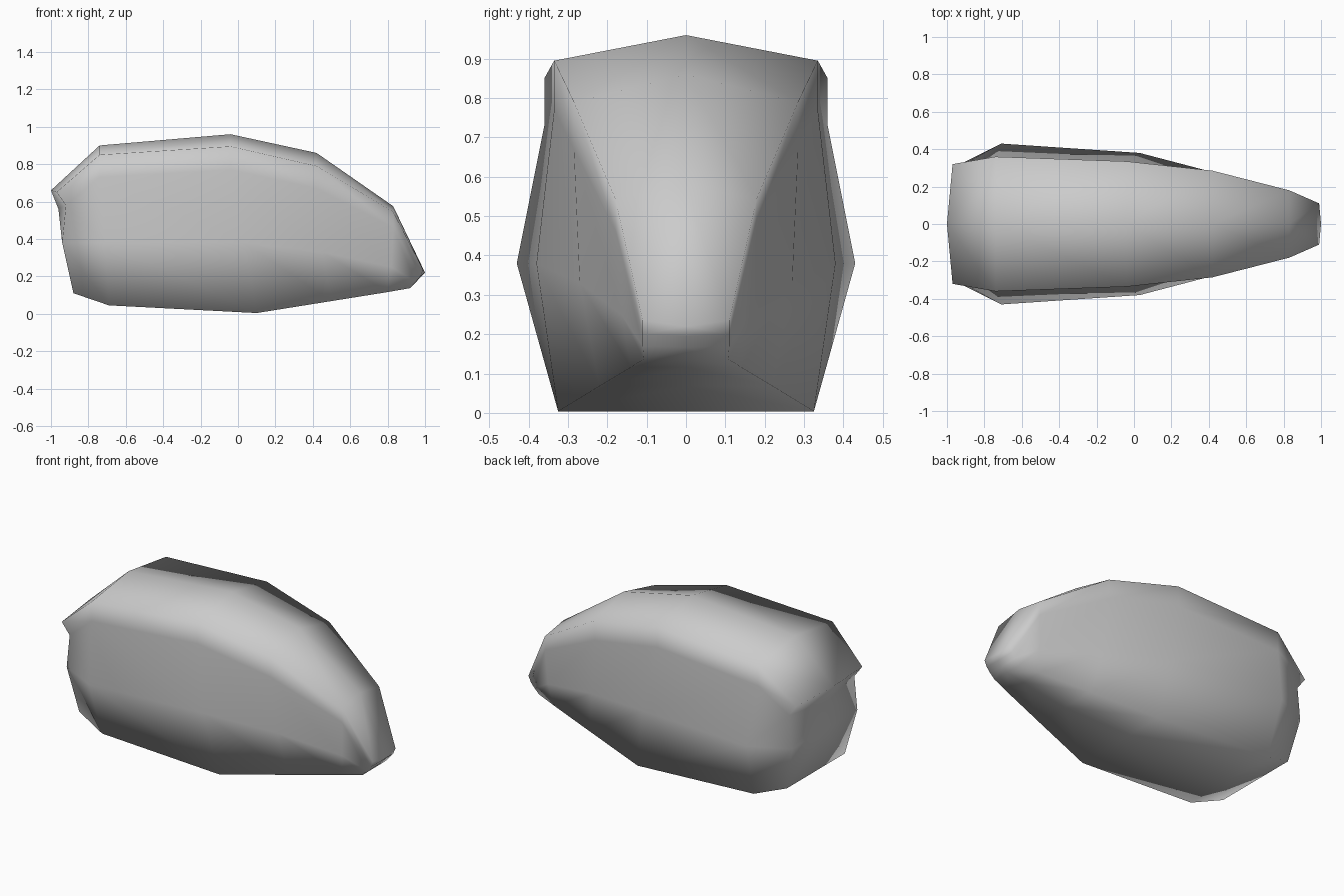
import bpy
import bmesh

cube = bpy.data.objects.get("Cube")
if cube:
    bpy.data.objects.remove(cube, do_unlink=True)

grey = bpy.data.materials.new("plain grey")
grey.use_nodes = True
colour = (0.6, 0.6, 0.6, 1)
grey.diffuse_color = colour
grey.node_tree.nodes["Principled BSDF"].inputs["Base Color"].default_value = colour

# Half sections from tail to nose: ridge, shoulder, upper side, widest side, keel edge, keel middle
sections = [
    [(-1, 0, .66), (-.97, .32, .65), (-.92, .315, .58), (-.94, .315, .38), (-.88, .28, .11), (-.88, 0, .11)],
    [(-.74, 0, .9), (-.74, .36, .85), (-.74, .36, .73), (-.71, .43, .38), (-.69, .33, .045), (-.69, 0, .045)],
    [(-.04, 0, .96), (-.04, .335, .895), (-.04, .335, .77), (.03, .38, .38), (.1, .325, .004), (.1, 0, .004)],
    [(.42, 0, .86), (.42, .285, .79), (.42, .285, .67), (.45, .27, .33), (.5, .22, .068), (.5, 0, .068)],
    [(.83, 0, .575), (.83, .18, .545), (.83, .178, .46), (.82, .165, .25), (.8, .14, .116), (.8, 0, .116)],
    [(1, 0, .22), (.99, .11, .235), (.975, .11, .2), (.95, .11, .17), (.92, .107, .137), (.92, 0, .137)],
]
# Middle points of the end caps: tail hollow and nose
cap_middles = [[(-.96, 0, .56), (-.94, 0, .38)], [(.975, 0, .195), (.95, 0, .167)]]

bm = bmesh.new()
rings = [[bm.verts.new(p) for p in s] for s in sections]

# Side, top and underside skin
for a, b in zip(rings, rings[1:]):
    for i in range(len(a) - 1):
        bm.faces.new((a[i], a[i + 1], b[i + 1], b[i]))

# Tail and nose caps
for ring, middles in zip((rings[0], rings[-1]), cap_middles):
    column = [ring[0]] + [bm.verts.new(p) for p in middles] + [ring[5]]
    for i in range(3):
        bm.faces.new((column[i], ring[i + 1], ring[i + 2], column[i + 1]))
bmesh.ops.recalc_face_normals(bm, faces=bm.faces)
# The half is open, so make sure the top faces outwards
bm.faces.ensure_lookup_table()
if bm.faces[10].normal.z < 0:
    bmesh.ops.reverse_faces(bm, faces=bm.faces)

mesh = bpy.data.meshes.new("shell_body")
bm.to_mesh(mesh)
bm.free()
mesh.materials.append(grey)
mesh.shade_smooth()
body = bpy.data.objects.new("shell_body", mesh)
bpy.context.collection.objects.link(body)

# Second half
mirror = body.modifiers.new("mirror", 'MIRROR')
mirror.use_axis = (False, True, False)
mirror.use_clip = True
mirror.merge_threshold = 0.001
